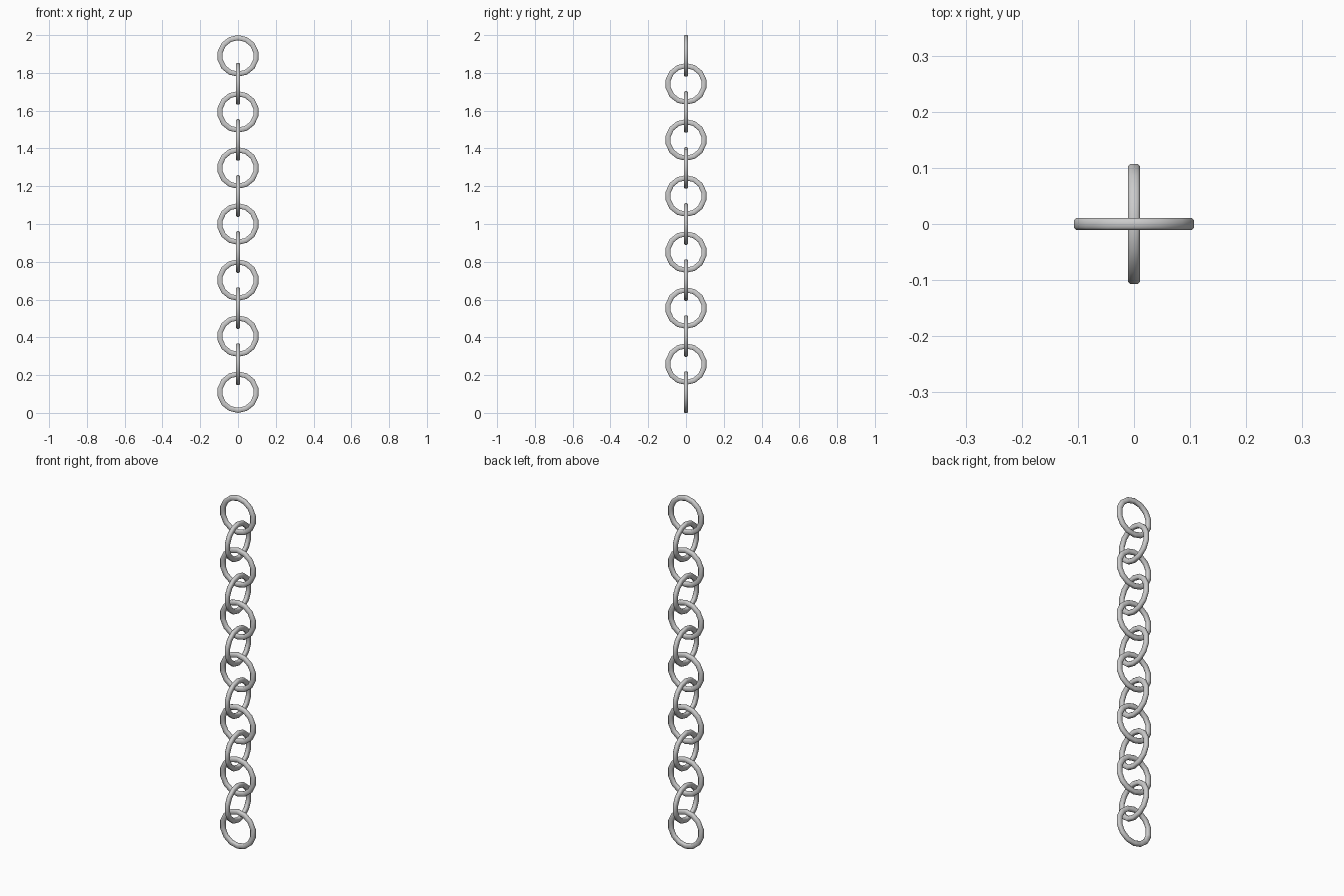
import bpy, bmesh, math
from mathutils import Matrix

if "Cube" in bpy.data.objects:
    bpy.data.objects.remove(bpy.data.objects["Cube"])

LINKS = 13        # interlocked rings, alternately turned 90 degrees
SIDES = 14        # segments round each ring
OUTER = 0.110     # outer radius
INNER = 0.083     # inner radius
HALF_W = 0.011    # half thickness across the ring
CHAMFER = 0.005


def ring_mesh():
    # chamfered rectangular section swept round the y axis
    section = [(OUTER, HALF_W - CHAMFER), (OUTER - CHAMFER, HALF_W),
               (INNER + CHAMFER, HALF_W), (INNER, HALF_W - CHAMFER)]
    section += [(r, -y) for r, y in reversed(section)]
    bm = bmesh.new()
    loops = []
    for i in range(SIDES):
        a = 2 * math.pi * i / SIDES + math.pi / 2
        loops.append([bm.verts.new((r * math.cos(a), y, r * math.sin(a)))
                      for r, y in section])
    n = len(section)
    for i in range(SIDES):
        a, b = loops[i], loops[(i + 1) % SIDES]
        for j in range(n):
            k = (j + 1) % n
            bm.faces.new((a[j], a[k], b[k], b[j]))
    bmesh.ops.recalc_face_normals(bm, faces=bm.faces)
    for f in bm.faces:
        f.smooth = True
    mesh = bpy.data.meshes.new("chain_link")
    bm.to_mesh(mesh)
    bm.free()
    return mesh


# Hang the links evenly from the floor to the top
mesh = ring_mesh()
pitch = (2 - 2 * OUTER) / (LINKS - 1)
for i in range(LINKS):
    link = bpy.data.objects.new(f"chain_link_{i + 1}", mesh)
    bpy.context.collection.objects.link(link)
    link.matrix_world = (Matrix.Translation((0, 0, OUTER + pitch * i))
                         @ Matrix.Rotation(math.radians(90 * (i % 2)), 4, 'Z'))
